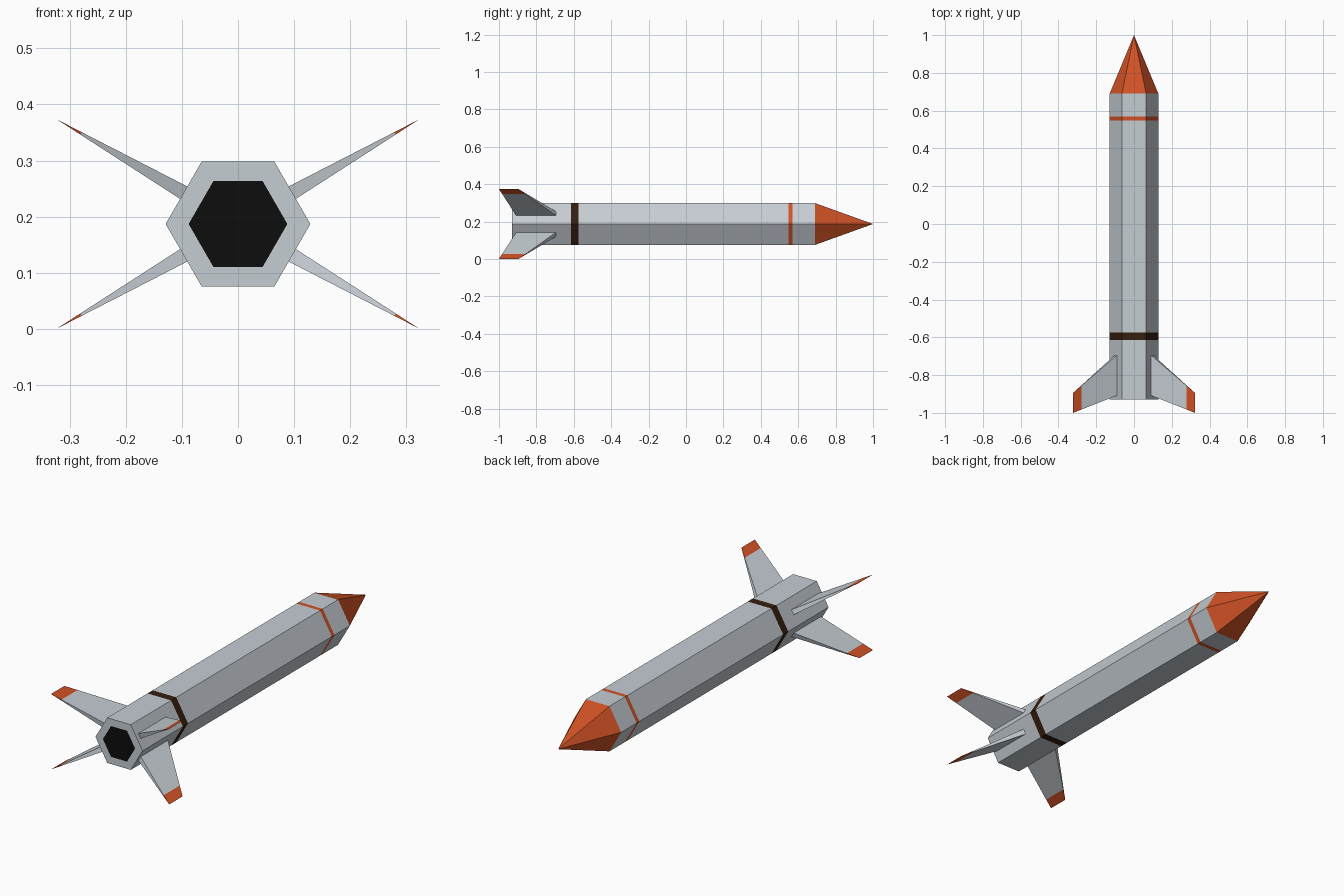
import bpy, bmesh, math

if "Cube" in bpy.data.objects:
    bpy.data.objects.remove(bpy.data.objects["Cube"])

CZ = 0.187                    # height of the rocket axis
R = 0.129                     # hexagon corner radius
A = R * math.cos(math.pi / 6)  # hexagon flat distance


def material(name, rgb):
    m = bpy.data.materials.new(name)
    m.diffuse_color = (*rgb, 1)
    m.use_nodes = True
    m.node_tree.nodes["Principled BSDF"].inputs["Base Color"].default_value = m.diffuse_color
    return m


grey = material("light grey", (0.56, 0.61, 0.65))
orange = material("orange", (0.64, 0.085, 0.019))
brown = material("dark brown", (0.035, 0.013, 0.004))
black = material("black", (0.004, 0.004, 0.004))
MATS = [grey, orange, brown, black]


def finish(bm, name):
    bmesh.ops.recalc_face_normals(bm, faces=bm.faces)
    me = bpy.data.meshes.new(name)
    bm.to_mesh(me)
    bm.free()
    for m in MATS:
        me.materials.append(m)
    ob = bpy.data.objects.new(name, me)
    bpy.context.collection.objects.link(ob)
    return ob


# Hexagonal body: rings along y, with the colour of the section after each ring
bm = bmesh.new()
sections = [(-0.93, 0.088, 0), (-0.93, R, 0), (-0.615, R, 2), (-0.575, R, 0),
            (0.549, R, 1), (0.57, R, 0), (0.69, R, 1)]
rings = [[bm.verts.new((r * math.cos(k * math.pi / 3), y, CZ + r * math.sin(k * math.pi / 3)))
          for k in range(6)] for y, r, _ in sections]
for i in range(len(rings) - 1):
    for k in range(6):
        j = (k + 1) % 6
        f = bm.faces.new((rings[i][k], rings[i][j], rings[i + 1][j], rings[i + 1][k]))
        f.material_index = sections[i][2]
# Black exhaust opening
bm.faces.new(rings[0]).material_index = 3
# Nose cone
tip = bm.verts.new((0, 1.0, CZ))
for k in range(6):
    bm.faces.new((rings[-1][k], rings[-1][(k + 1) % 6], tip)).material_index = 1
finish(bm, "rocket_body")

# Fins: wedges growing from the slanted sides to a knife-edge tip
ROOT, TIP, PAINT = A - 0.003, 0.3735, 0.323


def fin(name, angle):
    ux, uz = math.cos(angle), math.sin(angle)

    def station(d):
        t = (d - A) / (TIP - A)
        h = 0.0128 * (1 - t)
        front, back = -0.695 - 0.2 * t, -0.908 - 0.092 * t
        return [bm.verts.new((ux * d - uz * s * h, y, CZ + uz * d + ux * s * h))
                for s, y in ((1, front), (1, back), (-1, back), (-1, front))]

    bm = bmesh.new()
    a, b, c = station(ROOT), station(PAINT), station(TIP)
    bm.faces.new(a)
    for p, q, m in ((a, b, 0), (b, c, 1)):
        for k in range(4):
            j = (k + 1) % 4
            bm.faces.new((p[k], p[j], q[j], q[k])).material_index = m
    bmesh.ops.remove_doubles(bm, verts=bm.verts, dist=1e-4)
    finish(bm, name)


for name, deg in (("fin_upper_right", 30), ("fin_upper_left", 150),
                  ("fin_lower_left", 210), ("fin_lower_right", 330)):
    fin(name, math.radians(deg))
